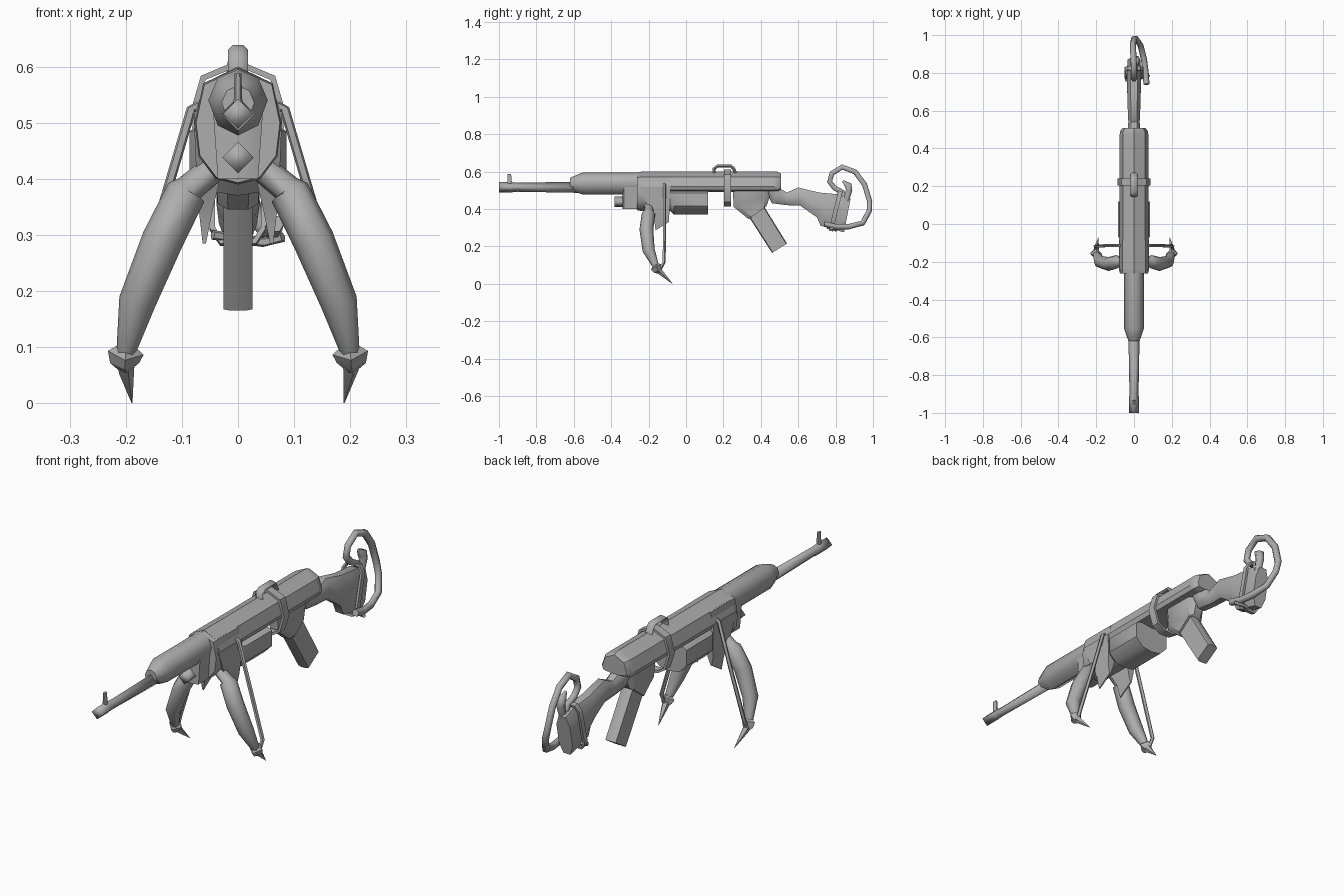
import bpy, bmesh, math
from mathutils import Vector

cube = bpy.data.objects.get("Cube")
if cube:
    bpy.data.objects.remove(cube, do_unlink=True)

metal = bpy.data.materials.new("plain grey")
metal.use_nodes = True
GREY = (0.42, 0.42, 0.42, 1)
metal.diffuse_color = GREY
metal.node_tree.nodes["Principled BSDF"].inputs["Base Color"].default_value = GREY


def loft(name, rings, closed=False, angle=40):
    """Skin a list of equal-sized point rings."""
    bm = bmesh.new()
    loops = [[bm.verts.new(p) for p in ring] for ring in rings]
    n = len(loops[0])
    pairs = list(zip(loops, loops[1:]))
    if closed:
        pairs.append((loops[-1], loops[0]))
    else:
        bm.faces.new(loops[0])
        bm.faces.new(loops[-1])
    for a, b in pairs:
        for i in range(n):
            j = (i + 1) % n
            bm.faces.new((a[i], a[j], b[j], b[i]))
    bmesh.ops.recalc_face_normals(bm, faces=bm.faces)
    mesh = bpy.data.meshes.new(name)
    bm.to_mesh(mesh)
    bm.free()
    mesh.materials.append(metal)
    ob = bpy.data.objects.new(name, mesh)
    bpy.context.collection.objects.link(ob)
    bpy.ops.object.select_all(action='DESELECT')
    ob.select_set(True)
    bpy.context.view_layer.objects.active = ob
    bpy.ops.object.shade_smooth_by_angle(angle=math.radians(angle))
    return ob


def tube(name, path, radii, sides=6, ref=(0, 1, 0), flat=1, turn=0, closed=False, angle=65):
    """Sweep a polygon along a path; flat scales it across the ref direction."""
    pts = [Vector(p) for p in path]
    if not isinstance(radii, (list, tuple)):
        radii = [radii] * len(pts)
    rings = []
    for i, p in enumerate(pts):
        if closed:
            before, after = pts[i - 1], pts[(i + 1) % len(pts)]
        else:
            before, after = pts[max(i - 1, 0)], pts[min(i + 1, len(pts) - 1)]
        t = (after - before).normalized()
        u = (Vector(ref) - t * t.dot(Vector(ref))).normalized()
        v = t.cross(u)
        angles = [turn + math.tau * k / sides for k in range(sides)]
        rings.append([p + radii[i] * (u * math.cos(a) + v * flat * math.sin(a)) for a in angles])
    return loft(name, rings, closed, angle)


def extrude_y(name, half, stations, mid, angle=40):
    """Mirror a half profile (x, z) and loft it through (y, scale) stations."""
    full = half + [(-x, z) for x, z in reversed(half) if x > 0]
    return loft(name, [[(x * s, y, mid + (z - mid) * s) for x, z in full]
                       for y, s in stations], angle=angle)


def slab(name, sections, edge=0.25, angle=40):
    """Loft chamfered sections, each spanning a (y, z) pair with half width w."""
    rings = []
    for a, b, w in sections:
        outline = [(0.5, 0), (1, edge), (1, 1 - edge), (0.5, 1), (-0.5, 1),
                   (-1, 1 - edge), (-1, edge), (-0.5, 0)]
        rings.append([(w * x, a[0] + (b[0] - a[0]) * t, a[1] + (b[1] - a[1]) * t)
                      for x, t in outline])
    return loft(name, rings, angle=angle)


# Barrel, sight and gas stub
tube("barrel", [(0, -1, .516), (0, -.93, .516), (0, -.9, .516), (0, -.57, .516)],
     [.027, .027, .024, .03], 4, ref=(0, 0, 1), angle=100)
slab("front_sight", [((-.955, .53), (-.93, .53), .008), ((-.955, .588), (-.935, .588), .006)])
tube("gas_stub", [(0, -.382, .438), (0, -.3, .438)], .028, 4, ref=(0, 0, 1), angle=100)

# Handguard and receiver
extrude_y("handguard", [(0, .595), (.036, .58), (.053, .54), (.036, .495), (0, .477)],
          [(-.62, .55), (-.585, .8), (-.55, 1), (-.2, 1)], .53, 50)
extrude_y("receiver", [(0, .6), (.058, .572), (.076, .52), (.068, .5), (0, .49)],
          [(-.24, 1), (.47, 1), (.49, .98), (.508, .8)], .55)
extrude_y("front_housing", [(0, .598), (.062, .57), (.077, .5), (.07, .44), (.04, .4), (0, .39)],
          [(-.262, .97), (-.245, 1), (-.085, 1)], .5)
slab("gas_block", [((-.34, .53), (-.24, .53), .045), ((-.34, .4), (-.24, .4), .036)], .08)

# Side pouch magazine under the receiver
extrude_y("drum_pouch", [(0, .5), (.07, .495), (.086, .485), (.086, .415), (.05, .378), (0, .37)],
          [(-.09, .8), (-.065, 1), (.118, 1)], .49)

# Magazine well, magazine, stock
slab("magazine_well", [((.25, .5), (.45, .52), .045), ((.255, .41), (.45, .47), .04),
                       ((.335, .345), (.43, .415), .036)], .15)
slab("magazine", [((.325, .375), (.41, .425), .026), ((.46, .165), (.54, .215), .026)], .05)
slab("stock", [((.46, .57), (.43, .49), .04), ((.5, .51), (.46, .43), .034),
               ((.54, .488), (.54, .42), .03), ((.6, .515), (.61, .418), .033),
               ((.71, .488), (.7, .355), .036), ((.82, .478), (.72, .31), .038),
               ((.88, .455), (.845, .275), .034)])

# Strap round the receiver with a carrying loop
half_strap = [(.062, .58), (.082, .51), (.06, .44), (.025, .418)]
strap = [(x, .222, z) for x, z in half_strap] + [(-x, .222, z) for x, z in reversed(half_strap)]
strap.append((0, .222, .606))
tube("receiver_strap", strap, .026, 4, flat=.3, turn=math.pi / 4, closed=True, angle=40)
tube("carrying_loop", [(0, .15, .59), (0, .15, .615), (0, .17, .63), (0, .24, .63),
                       (0, .255, .615), (0, .265, .59)], .018, 6, ref=(1, 0, 0), flat=.55)

# Stock binding: tilted band, cross rod and the large open hook
band = []
for x, t in [(.03, 0), (.046, .12), (.046, .88), (.03, 1)]:
    band.append((x, .825 - .05 * t, .492 - .205 * t))
band += [(-x, y, z) for x, y, z in reversed(band)]
tube("stock_band", band, .016, 4, ref=(0, 1, -.2), flat=.45, turn=math.pi / 4,
     closed=True, angle=40)
tube("stock_cross_rod", [(-.045, .76, .3), (.045, .8, .287), (.08, .78, .296)], .009, 5)
tube("stock_hook", [(.066, .74, .32), (.062, .8, .305), (.053, .87, .305), (.035, .945, .325),
                    (.012, .98, .39), (0, .982, .44), (-.005, .955, .53), (-.004, .905, .598),
                    (0, .835, .624), (0, .78, .59), (0, .768, .545), (0, .795, .512),
                    (.005, .835, .49), (.01, .85, .45)],
     .016, 6, ref=(1, 0, 0))
tube("hook_post", [(.012, .855, .44), (.012, .872, .5), (.01, .868, .525), (.01, .838, .55)],
     [.016, .02, .022, .006], 6, ref=(1, 0, 0))

# Bipod: the same parts on each side
for side, s in (("left", 1), ("right", -1)):
    def flip(path):
        return [(s * x, y, z) for x, y, z in path]

    tube(side + "_leg", flip([(.03, -.2, .43), (.088, -.2, .382), (.092, -.2, .376),
                              (.135, -.212, .29), (.18, -.2, .18), (.2, -.16, .09)]),
         [.024, .026, .036, .037, .033, .017], 8)
    tube(side + "_foot_collar", flip([(.199, -.163, .1), (.2, -.158, .09), (.202, -.15, .072),
                                      (.2, -.143, .06)]), [.018, .032, .026, .012], 4, angle=30)
    tube(side + "_foot_spike", flip([(.201, -.155, .085), (.2, -.135, .06), (.189, -.073, .001)]),
         [.018, .015, .001], 5, ref=(1, 0, 0))
    tube(side + "_strut", flip([(.07, -.115, .53), (.083, -.115, .525), (.142, -.115, .325),
                                (.205, -.118, .115), (.203, -.14, .075)]), .009, 5)

    # Pointed cheek plate hanging beside the housing
    cheek = []
    for y0, y1, x0, x1, z0, z1 in [(-.25, -.083, .04, .079, .52, .52),
                                   (-.2, -.085, .032, .074, .4, .42),
                                   (-.17, -.09, .045, .07, .345, .365),
                                   (-.163, -.092, .057, .063, .285, .33)]:
        cheek.append(flip([(x0, y0, z0), (x1, y0, z0), (x1, y1, z1), (x0, y1, z1)]))
    loft(side + "_cheek", cheek, angle=30)
